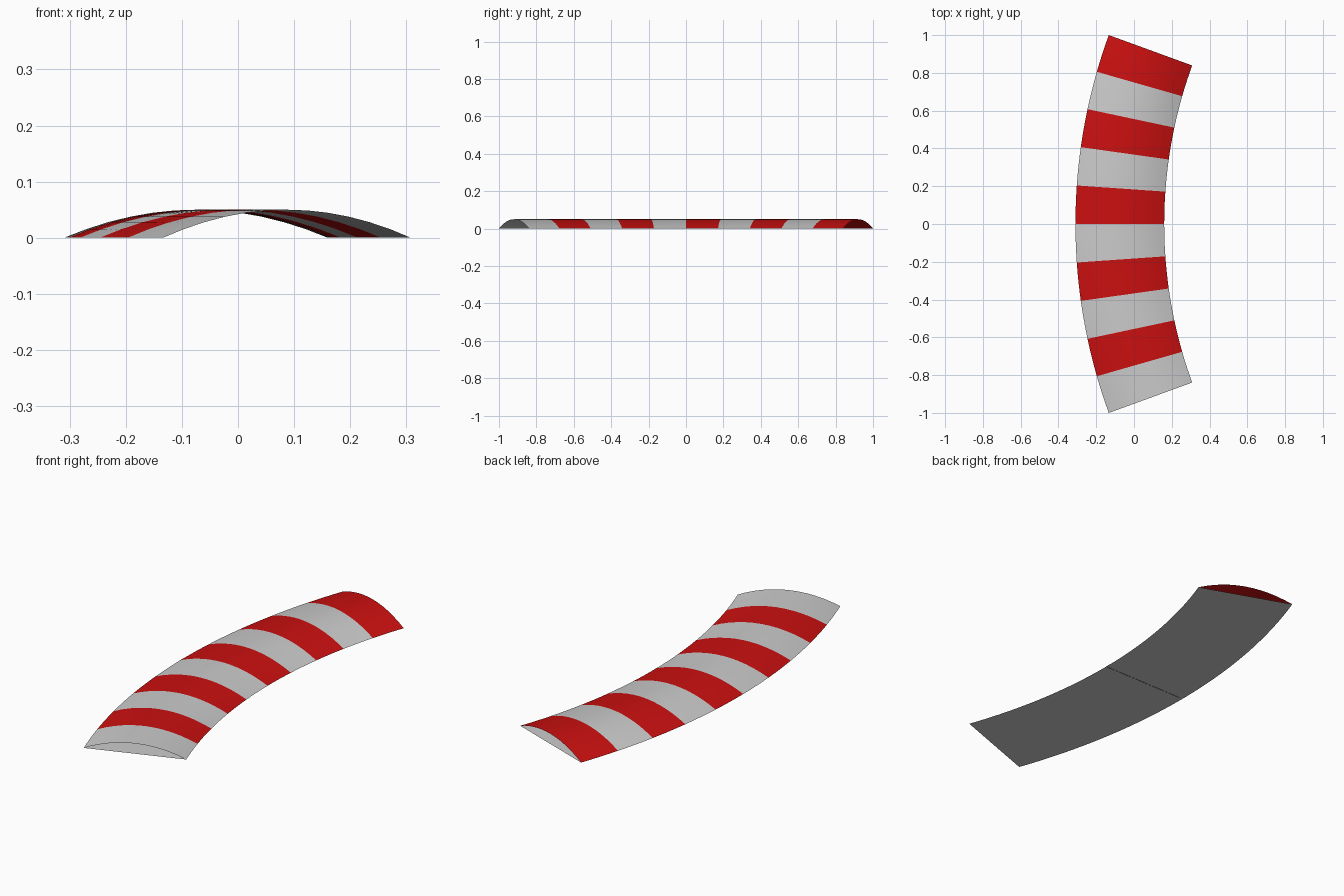
import bpy
from math import sin, cos, radians

if "Cube" in bpy.data.objects:
    bpy.data.objects.remove(bpy.data.objects["Cube"])

R_OUT, R_IN = 2.924, 2.454      # edge radii of the curved kerb
CX = 2.614                      # bend centre on +x side
HEIGHT = 0.05
HALF = 20                       # half sweep in degrees
STRIPES = 10
ACROSS = 12                     # segments across the crown

red = bpy.data.materials.new("red_paint")
red.diffuse_color = (0.6, 0.005, 0.005, 1)
red.use_nodes = True
red.node_tree.nodes["Principled BSDF"].inputs["Base Color"].default_value = red.diffuse_color
grey = bpy.data.materials.new("grey_paint")
grey.diffuse_color = (0.6, 0.6, 0.6, 1)
grey.use_nodes = True
grey.node_tree.nodes["Principled BSDF"].inputs["Base Color"].default_value = grey.diffuse_color


def sheet(name, angles, profile, flip=False):
    """Sweep a (radius, height) profile around the bend."""
    n = len(profile)
    verts = [(CX - r * cos(radians(a)), r * sin(radians(a)), z)
             for a in angles for r, z in profile]
    faces = []
    for i in range(len(angles) - 1):
        for j in range(n - 1):
            f = (i * n + j, (i + 1) * n + j, (i + 1) * n + j + 1, i * n + j + 1)
            faces.append(f if flip else f[::-1])
    mesh = bpy.data.meshes.new(name)
    mesh.from_pydata(verts, [], faces)
    ob = bpy.data.objects.new(name, mesh)
    bpy.context.collection.objects.link(ob)
    mesh.materials.append(grey)
    return ob


# Striped crown: shallow arch, open at both ends
crown = []
for k in range(ACROSS + 1):
    u = 1 - 2 * k / ACROSS
    crown.append(((R_OUT + R_IN) / 2 + u * (R_OUT - R_IN) / 2,
                  HEIGHT * (1 - u * u)))
top = sheet("kerb_crown", range(-HALF, HALF + 1), crown)
top.data.materials.append(red)
for p in top.data.polygons:
    stripe = p.index // ACROSS // (2 * HALF // STRIPES)
    p.material_index = stripe % 2
    p.use_smooth = True

# Underside: two flat plates with a narrow joint at the middle
flat = [(R_OUT, 0), (R_IN, 0)]
GAP = 0.3
sheet("base_plate_front", [-HALF + i * (HALF - GAP) / 20 for i in range(21)], flat, True)
sheet("base_plate_back", [GAP + i * (HALF - GAP) / 20 for i in range(21)], flat, True)
# Thin cover strip slightly recessed in the joint
sheet("joint_strip", [-GAP, GAP], [(R_OUT, 0.001), (R_IN, 0.001)], True)
